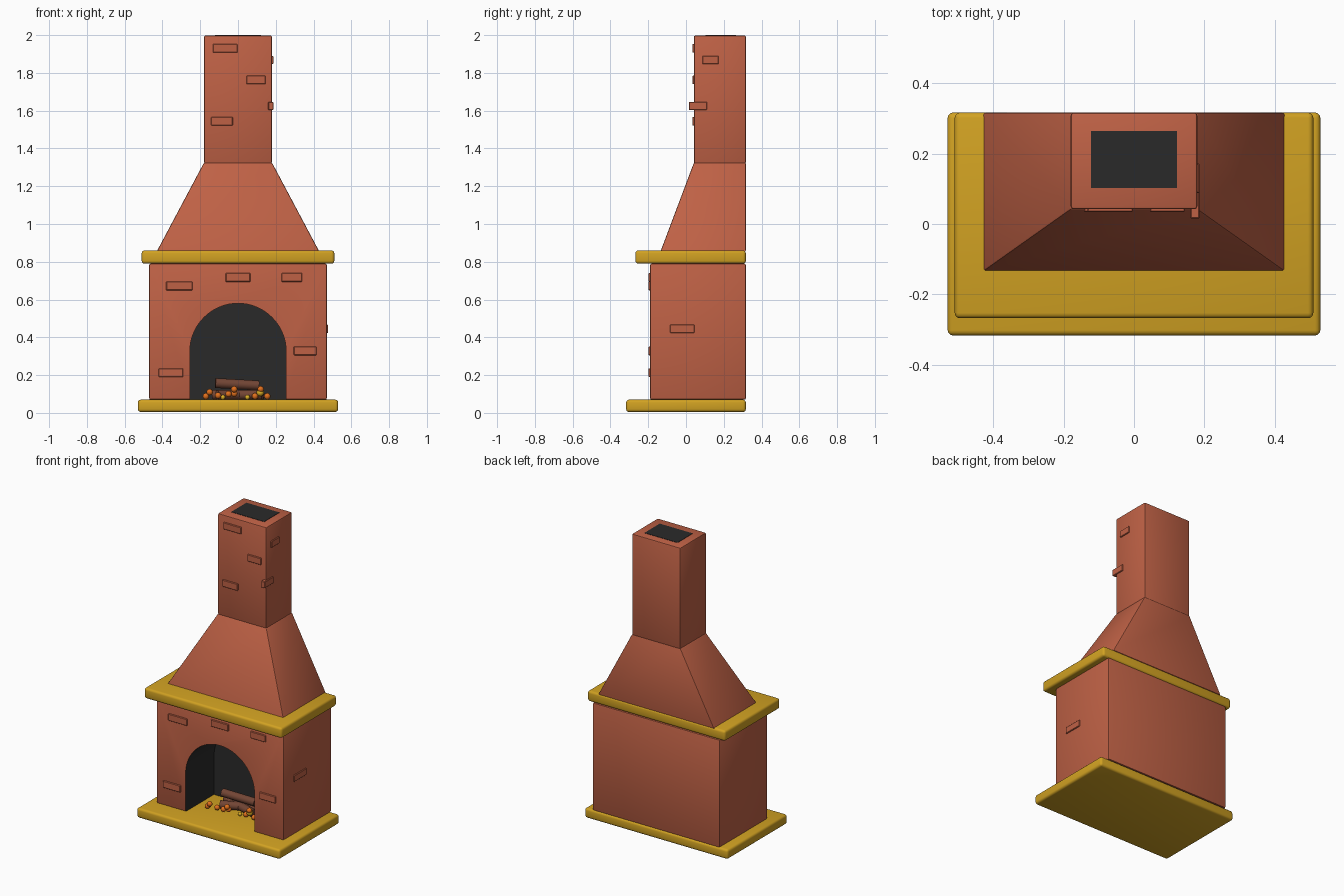
import bpy, bmesh, math, random
from mathutils import Vector

if "Cube" in bpy.data.objects:
    bpy.data.objects.remove(bpy.data.objects["Cube"])

random.seed(4)


def material(name, rgb):
    m = bpy.data.materials.new(name)
    m.diffuse_color = (*rgb, 1)
    m.use_nodes = True
    m.node_tree.nodes["Principled BSDF"].inputs["Base Color"].default_value = m.diffuse_color
    return m


BRICK = material("red brick", (0.52, 0.12, 0.06))
GOLD = material("golden stone", (0.64, 0.36, 0.016))
SOOT = material("black soot", (0.023, 0.023, 0.023))
WOOD = material("brown wood", (0.17, 0.06, 0.035))
EMBER = material("orange ember", (0.75, 0.16, 0.012))
SPARK = material("yellow ember", (0.75, 0.45, 0.02))


def finish(name, bm, mat, bevel=0.0, segments=2):
    bmesh.ops.recalc_face_normals(bm, faces=bm.faces)
    if bevel:
        bmesh.ops.bevel(bm, geom=bm.edges[:], offset=bevel, segments=segments,
                        profile=0.5, affect='EDGES')
    me = bpy.data.meshes.new(name)
    bm.to_mesh(me)
    bm.free()
    me.materials.append(mat)
    ob = bpy.data.objects.new(name, me)
    bpy.context.collection.objects.link(ob)
    return ob


def smooth(ob):
    bpy.ops.object.select_all(action='DESELECT')
    ob.select_set(True)
    bpy.context.view_layer.objects.active = ob
    bpy.ops.object.shade_smooth_by_angle(angle=math.radians(35))


def frustum(name, low, high, z0, z1, mat, bevel=0.0, segments=2):
    """Box or taper between two rectangles (x0, x1, y0, y1)."""
    bm = bmesh.new()
    rings = []
    for (x0, x1, y0, y1), z in ((low, z0), (high, z1)):
        rings.append([bm.verts.new((x, y, z)) for x, y in
                      ((x0, y0), (x1, y0), (x1, y1), (x0, y1))])
    for r in rings:
        bm.faces.new(r)
    for i in range(4):
        j = (i + 1) % 4
        bm.faces.new((rings[0][i], rings[0][j], rings[1][j], rings[1][i]))
    ob = finish(name, bm, mat, bevel, segments)
    smooth(ob)
    return ob


def box(name, rect, z0, z1, mat, bevel=0.0, segments=2):
    return frustum(name, rect, rect, z0, z1, mat, bevel, segments)


BACK = 0.317

# Slabs, hood and chimney
box("hearth_slab", (-0.53, 0.53, -0.317, BACK), 0.005, 0.07, GOLD, 0.015, 3)
box("mantel", (-0.51, 0.51, -0.268, BACK), 0.79, 0.86, GOLD, 0.015, 3)
frustum("hood", (-0.43, 0.43, -0.135, BACK), (-0.18, 0.18, 0.042, BACK),
        0.855, 1.325, BRICK, 0.006)
box("chimney", (-0.18, 0.18, 0.042, BACK), 1.32, 1.998, BRICK, 0.008)
box("flue_opening", (-0.122, 0.122, 0.103, 0.264), 1.993, 2.0, SOOT)

# Firebox body with an arched opening
body = box("firebox", (-0.47, 0.47, -0.19, BACK), 0.07, 0.79, BRICK, 0.008)
bm = bmesh.new()
W, SPRING, CAVITY_BACK = 0.255, 0.325, 0.11
outline = [(-W, 0.0), (W, 0.0)]
for i in range(33):
    a = math.pi * i / 32
    outline.append((W * math.cos(a), SPRING + W * math.sin(a)))
front = bm.faces.new([bm.verts.new((x, -0.4, z)) for x, z in outline])
ext = bmesh.ops.extrude_face_region(bm, geom=[front])
for v in ext["geom"]:
    if isinstance(v, bmesh.types.BMVert):
        v.co.y = CAVITY_BACK
cutter = finish("arch_cutter", bm, SOOT)
cutter.hide_render = True
mod = body.modifiers.new("arch", 'BOOLEAN')
mod.operation = 'DIFFERENCE'
mod.solver = 'EXACT'
mod.object = cutter
bpy.context.view_layer.objects.active = body
bpy.ops.object.modifier_apply(modifier=mod.name)
bpy.data.objects.remove(cutter)
body.data.materials.clear()
body.data.materials.append(BRICK)
body.data.materials.append(SOOT)
for p in body.data.polygons:
    c = p.center
    inside = abs(c.x) < W + 0.002 and -0.18 < c.y < CAVITY_BACK + 0.002
    p.material_index = 1 if inside and 0.07 < c.z < 0.6 else 0
smooth(body)

# Raised bricks on the front: (x, z, width, wall y)
for x, z, w, y in ((-0.31, 0.672, 0.14, -0.19), (0, 0.717, 0.13, -0.19),
                   (0.285, 0.717, 0.11, -0.19), (0.355, 0.328, 0.12, -0.19),
                   (-0.355, 0.213, 0.13, -0.19), (-0.068, 1.93, 0.13, 0.042),
                   (0.095, 1.763, 0.1, 0.042), (-0.085, 1.544, 0.115, 0.042)):
    box("front_brick", (x - w / 2, x + w / 2, y - 0.008, y + 0.02),
        z - 0.023, z + 0.023, BRICK, 0.003, 1)

# Raised bricks on the right side: (y, z, width, wall x)
for y, z, w, x in ((-0.02, 0.445, 0.13, 0.47), (0.13, 1.868, 0.085, 0.18),
                   (0.063, 1.625, 0.095, 0.18)):
    box("side_brick", (x - 0.02, x + 0.007, y - w / 2, y + w / 2),
        z - 0.022, z + 0.022, BRICK, 0.003, 1)


# Logs
def log(a, b, r):
    a, b = Vector(a), Vector(b)
    bm = bmesh.new()
    bmesh.ops.create_cone(bm, cap_ends=True, segments=14, radius1=r, radius2=r,
                          depth=(b - a).length)
    rot = (b - a).to_track_quat('Z', 'Y').to_matrix()
    bmesh.ops.rotate(bm, verts=bm.verts, matrix=rot)
    bmesh.ops.translate(bm, verts=bm.verts, vec=(a + b) / 2)
    smooth(finish("log", bm, WOOD))


log((-0.12, 0.01, 0.158), (0.11, 0.03, 0.145), 0.026)
log((-0.13, 0.06, 0.096), (0.13, -0.02, 0.096), 0.026)
log((-0.11, -0.03, 0.096), (0.13, 0.07, 0.096), 0.026)


# Glowing embers
def ember(x, y, z, r, mat):
    bm = bmesh.new()
    bmesh.ops.create_uvsphere(bm, u_segments=12, v_segments=8, radius=r)
    bmesh.ops.translate(bm, verts=bm.verts, vec=(x, y, z))
    smooth(finish("ember", bm, mat))


for x, z in ((-0.17, 0.088), (-0.15, 0.11), (-0.105, 0.092), (-0.05, 0.1),
             (-0.02, 0.125), (-0.02, 0.102), (0.09, 0.088), (0.155, 0.088),
             (0.12, 0.125)):
    ember(x, random.uniform(-0.09, -0.04), z, 0.017, EMBER)
for x, y, z, r in ((0.118, -0.045, 0.108, 0.02), (-0.08, -0.04, 0.083, 0.013),
                   (0.05, -0.05, 0.083, 0.013)):
    ember(x, y, z, r, SPARK)
